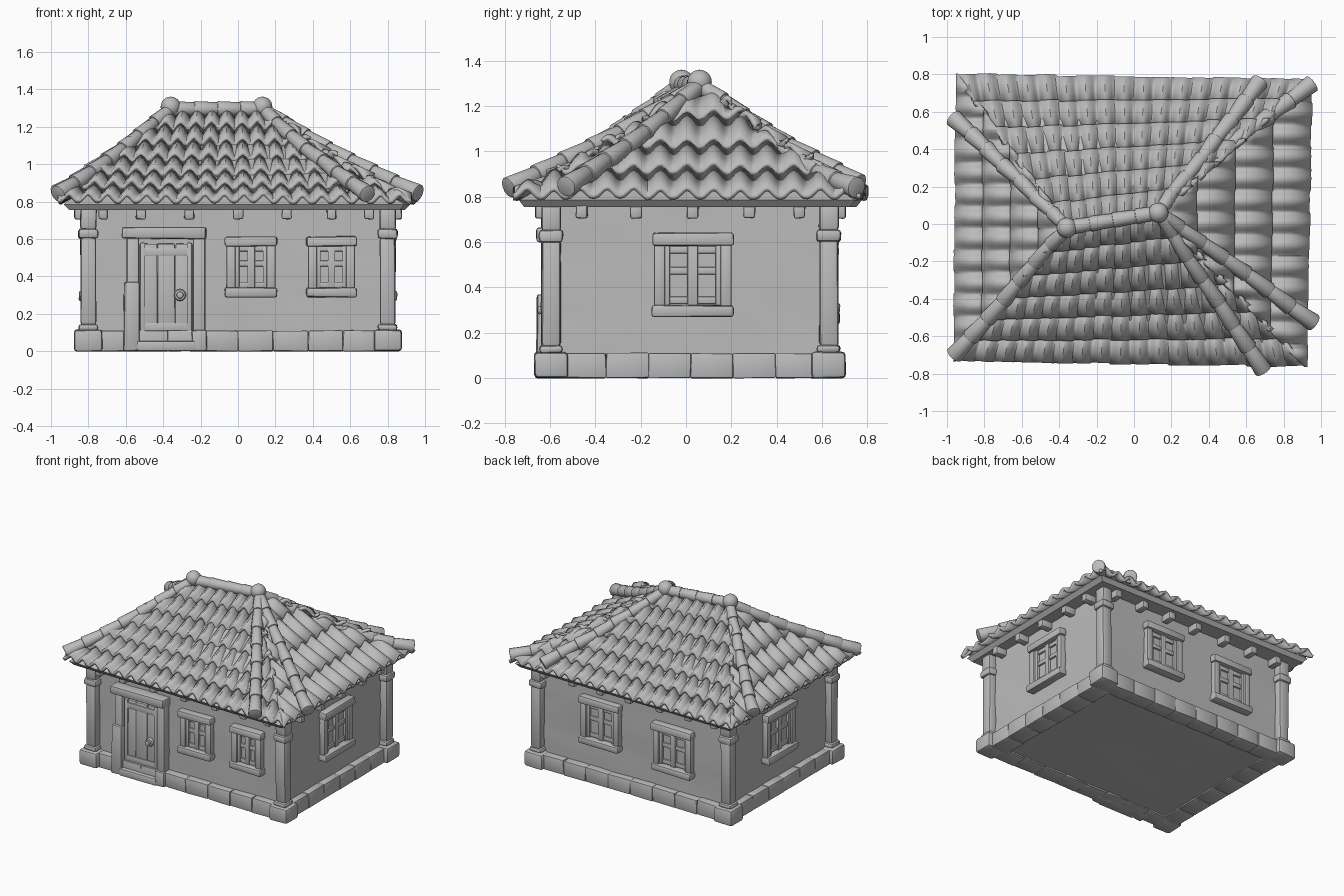
import bpy, bmesh, math, random
from mathutils import Vector, Matrix

random.seed(4)
if "Cube" in bpy.data.objects:
    bpy.data.objects.remove(bpy.data.objects["Cube"], do_unlink=True)

clay = bpy.data.materials.new("clay_grey")
clay.use_nodes = True
GREY = (0.5, 0.5, 0.5, 1)
clay.diffuse_color = GREY
clay.node_tree.nodes["Principled BSDF"].inputs["Base Color"].default_value = GREY


def finish(name, bm, matrix=None, angle=35):
    mesh = bpy.data.meshes.new(name)
    bmesh.ops.recalc_face_normals(bm, faces=bm.faces)
    bm.to_mesh(mesh)
    bm.free()
    mesh.shade_smooth()
    mesh.set_sharp_from_angle(angle=math.radians(angle))
    mesh.materials.append(clay)
    obj = bpy.data.objects.new(name, mesh)
    bpy.context.collection.objects.link(obj)
    if matrix:
        obj.matrix_world = matrix
    return obj


def box(name, x, y, z, matrix=None, bevel=0.012, wobble=0.0):
    """Bevelled block spanning the (low, high) pairs x, y and z."""
    bm = bmesh.new()
    bmesh.ops.create_cube(bm, size=1)
    for v in bm.verts:
        v.co = [sum(r) / 2 + c * (r[1] - r[0]) + random.uniform(-wobble, wobble)
                for r, c in zip((x, y, z), v.co)]
    if bevel:
        bmesh.ops.bevel(bm, geom=bm.edges[:], offset=bevel, segments=2, profile=0.5, affect='EDGES')
    return finish(name, bm, matrix)


def mid(x, half):
    return (x - half, x + half)


def tube(name, p, q, r1, r2, sides=12):
    """Tapered round tile from p to q with softened rims."""
    p, q = Vector(p), Vector(q)
    bm = bmesh.new()
    bmesh.ops.create_cone(bm, cap_ends=True, segments=sides, radius1=r1, radius2=r2, depth=(q - p).length)
    rims = [e for e in bm.edges if abs(e.verts[0].co.z - e.verts[1].co.z) < 1e-5]
    bmesh.ops.bevel(bm, geom=rims, offset=0.008, segments=2, profile=0.5, affect='EDGES')
    turn = (q - p).to_track_quat('Z', 'Y').to_matrix().to_4x4()
    return finish(name, bm, Matrix.Translation((p + q) / 2) @ turn)


# Walls: lightly uneven plaster
X0, X1, Y0, Y1 = -0.79, 0.79, -0.58, 0.62
bm = bmesh.new()
bmesh.ops.create_cube(bm, size=1)
bmesh.ops.subdivide_edges(bm, edges=bm.edges[:], cuts=9, use_grid_fill=True)
for v in bm.verts:
    v.co = (v.co.x * (X1 - X0), v.co.y * (Y1 - Y0) + (Y0 + Y1) / 2, 0.4 + v.co.z * 0.78)
    v.co += Vector([random.uniform(-0.005, 0.005) for _ in range(3)])
finish("walls", bm)

# Plinth stones around the foot of the walls
for i in range(8):
    run = (-0.75 + i * 0.1875, -0.75 + (i + 1) * 0.1875)
    box("plinth_front", run, (-0.635, -0.5), (0, 0.11), bevel=0.006, wobble=0.003)
    box("plinth_back", run, (0.55, 0.675), (0, 0.11), bevel=0.006, wobble=0.003)
for i in range(6):
    run = (-0.54 + i * 0.187, -0.54 + (i + 1) * 0.187)
    box("plinth_right", (0.7, 0.845), run, (0, 0.11), bevel=0.006, wobble=0.003)
    box("plinth_left", (-0.845, -0.7), run, (0, 0.11), bevel=0.006, wobble=0.003)

# Corner columns
for cx in (-0.8, 0.8):
    for cy in (-0.595, 0.63):
        for part, half, z in (("foot", 0.075, (0, 0.115)), ("ring", 0.052, (0.11, 0.145)),
                              ("shaft", 0.042, (0.14, 0.61)), ("collar", 0.054, (0.6, 0.655)),
                              ("capital", 0.044, (0.65, 0.77))):
            box("column_" + part, mid(cx, half), mid(cy, half), z, bevel=0.016, wobble=0.003)


# Wall frames: local x runs along the wall, -y points outwards
def wall(x, y, degrees):
    return Matrix.Translation((x, y, 0)) @ Matrix.Rotation(math.radians(degrees), 4, 'Z')


FRONT, RIGHT = wall(0, Y0, 0), wall(X1, 0, 90)
BACK, LEFT = wall(0, Y1, 180), wall(X0, 0, -90)


def window(m, c, z0, z1, half):
    box("window_lintel", mid(c, half), (-0.055, 0.02), (z1 - 0.055, z1), m, wobble=0.004)
    box("window_sill", mid(c, half), (-0.06, 0.02), (z0, z0 + 0.05), m, wobble=0.004)
    for s in (-1, 1):
        box("window_jamb", mid(c + s * (half - 0.033), 0.024), (-0.04, 0.02), (z0 + 0.04, z1 - 0.05), m, 0.008)
        # Shutter leaf: stiles and rails around two panes
        inner = half - 0.057
        for k in (0.07, 0.93):
            box("shutter_stile", mid(c + s * inner * k, 0.014), (-0.026, 0.01), (z0 + 0.05, z1 - 0.05), m, 0.005)
        for k in (0.2, 0.55, 0.8):
            box("shutter_rail", mid(c + s * inner / 2, inner / 2), (-0.021, 0.01),
                mid(z0 + (z1 - z0) * k, 0.016), m, 0.005)
    box("window_panel", mid(c, half - 0.05), (-0.008, 0.01), (z0 + 0.04, z1 - 0.05), m, 0)


window(FRONT, 0.07, 0.29, 0.615, 0.14)
window(FRONT, 0.5, 0.29, 0.615, 0.135)
window(RIGHT, 0.03, 0.27, 0.64, 0.18)
window(LEFT, -0.03, 0.27, 0.64, 0.18)
window(BACK, -0.27, 0.28, 0.64, 0.17)
window(BACK, 0.34, 0.24, 0.60, 0.17)

# Door with stone surround
box("door_lintel", (-0.62, -0.17), (-0.08, 0.02), (0.6, 0.665), FRONT, wobble=0.004)
box("door_jamb_left", (-0.595, -0.53), (-0.06, 0.02), (0.0, 0.61), FRONT, 0.01)
box("door_jamb_right", (-0.24, -0.175), (-0.06, 0.02), (0.0, 0.61), FRONT, 0.01)
box("door_stone_left", (-0.61, -0.525), (-0.08, 0.02), (0, 0.37), FRONT, 0.012, 0.004)
box("door_stone_right", (-0.245, -0.165), (-0.08, 0.02), (0, 0.11), FRONT, 0.012, 0.004)
box("door_step", (-0.54, -0.23), (-0.085, 0.02), (0, 0.055), FRONT, 0.01)
for i in range(3):
    box("door_plank", (-0.525 + i * 0.095, -0.433 + i * 0.095), (-0.035, 0.01), (0.06, 0.575), FRONT, 0.006, 0.002)
for z in (0.13, 0.53):
    box("door_band", (-0.52, -0.25), (-0.043, 0), mid(z, 0.022), FRONT, 0.005)
for s in (-0.51, -0.26):
    box("door_stile", mid(s, 0.014), (-0.045, 0), (0.06, 0.58), FRONT, 0.005)
tube("door_knob_plate", (-0.31, -0.61, 0.3), (-0.31, -0.635, 0.3), 0.034, 0.03)
tube("door_knob", (-0.31, -0.63, 0.3), (-0.31, -0.655, 0.3), 0.016, 0.02)

# Rafter ends under the eaves
for m, spots in ((FRONT, (-0.72, -0.52, -0.26, 0, 0.26, 0.5, 0.7)), (BACK, (-0.72, -0.48, -0.24, 0, 0.26, 0.5, 0.72)),
                 (RIGHT, (-0.46, -0.22, 0.03, 0.28, 0.5)), (LEFT, (-0.5, -0.28, -0.03, 0.22, 0.46))):
    for s in spots:
        box("rafter_end", mid(s, 0.026), (-0.085, 0.02), (0.705, 0.77), m, 0.01, 0.003)

# Roof corners and ridge ends
Z_EAVE, Z_RIDGE = 0.795, 1.275
RIDGE = [Vector((-0.36, -0.02, Z_RIDGE)), Vector((0.13, 0.06, Z_RIDGE))]
FL, FR = Vector((-0.96, -0.73, Z_EAVE)), Vector((0.92, -0.76, Z_EAVE))
BL, BR = Vector((-0.95, 0.80, Z_EAVE)), Vector((0.95, 0.77, Z_EAVE))


# Solid deck beneath the tiles
bm = bmesh.new()
for c in (FL, FR, BL, BR):
    for z, k in ((0.755, 0.94), (0.785, 0.97)):
        bm.verts.new((c.x * k, c.y * k, z))
for r in RIDGE:
    bm.verts.new(r - Vector((0, 0, 0.04)))
bmesh.ops.convex_hull(bm, input=bm.verts[:])
finish("roof_deck", bm, angle=20)


def sag(t):
    return -0.02 * math.sin(math.pi * t)


def tiles(name, a, b, top_a, top_b, cols, rows, clips):
    """Overlapping rows of wavy tiles between eave a-b and the ridge line, trimmed at the hips."""
    bm = bmesh.new()
    steps = 8
    nudge = [random.uniform(-0.012, 0.012) for _ in range(cols + 1)]
    for r in range(rows):
        lift = [random.uniform(-0.005, 0.005) for _ in range(cols + 1)]
        lines = []
        for f in (0, 0.5, 1.08):
            line = []
            for i in range(cols * steps + 1):
                u, col = i / (cols * steps), i // steps
                t = min((r + f) / rows + (1 - f) * nudge[col] / 2, 1.0)
                p = a.lerp(b, u).lerp(top_a.lerp(top_b, u), t)
                wave = math.cos(2 * math.pi * (i / steps - 0.5))
                p.z += sag(t) + 0.02 * wave + 0.022 * (1 - f) + lift[col] * (1 - f)
                line.append(bm.verts.new(p))
            lines.append(line)
        for low, high in zip(lines, lines[1:]):
            for i in range(len(low) - 1):
                bm.faces.new((low[i], low[i + 1], high[i + 1], high[i]))
    inside = (a + b + RIDGE[0] + RIDGE[1]) / 4
    for corner, ridge in clips:
        n = (ridge - corner).cross(Vector((0, 0, 1))).normalized()
        if n.dot(inside - corner) > 0:
            n = -n
        bmesh.ops.bisect_plane(bm, geom=bm.verts[:] + bm.edges[:] + bm.faces[:],
                               plane_co=corner + n * 0.01, plane_no=n, clear_outer=True)
    obj = finish(name, bm, angle=45)
    mod = obj.modifiers.new("thickness", 'SOLIDIFY')
    mod.thickness, mod.offset = 0.022, 0


def along_ridge(x):
    return RIDGE[0] + (RIDGE[1] - RIDGE[0]) * ((x - RIDGE[0].x) / (RIDGE[1].x - RIDGE[0].x))


tiles("roof_front", FL, FR, along_ridge(-0.72), along_ridge(0.68), 18, 6, [(FL, RIDGE[0]), (FR, RIDGE[1])])
tiles("roof_back", BR, BL, along_ridge(0.7), along_ridge(-0.72), 18, 6, [(BL, RIDGE[0]), (BR, RIDGE[1])])
for name, p, q, end in (("roof_left", BL, FL, RIDGE[0]), ("roof_right", FR, BR, RIDGE[1])):
    tiles(name, p, q, Vector((end.x, p.y, Z_RIDGE)), Vector((end.x, q.y, Z_RIDGE)), 13, 4, [(p, end), (q, end)])


# Hip tiles: overlapping tapered tubes down each hip
def hip(name, start, end, count=7):
    start, end = Vector(start), Vector(end)
    pts = []
    for i in range(count + 1):
        p = end.lerp(start, i / count)
        p.z += sag(i / count)
        pts.append(p + Vector((random.uniform(-0.006, 0.006), random.uniform(-0.006, 0.006), 0)))
    for i, (p, q) in enumerate(zip(pts, pts[1:])):
        grow = 1.0 - 0.03 * i
        tube(name, p, q + (q - p) * 0.12, 0.049 * grow, 0.037 * grow)


left_top, right_top = [r + Vector((0, 0, 0.02)) for r in RIDGE]
hip("hip_front_left", left_top, (-0.96, -0.705, 0.84))
hip("hip_back_left", left_top, (-0.965, 0.575, 0.845))
hip("hip_front_right", right_top, (0.69, -0.78, 0.84))
hip("hip_right", right_top, (0.965, -0.525, 0.845))
hip("hip_back_right", right_top, (0.68, 0.765, 0.855))
hip("hip_back_corner", (0.5, 0.42, 1.02), (0.96, 0.755, 0.84), 4)

# Ridge tiles and end knobs
for i in range(4):
    tube("ridge_tile", left_top.lerp(right_top, i / 4), left_top.lerp(right_top, (i + 1.1) / 4), 0.042, 0.036)
for r in (left_top, right_top):
    bm = bmesh.new()
    bmesh.ops.create_icosphere(bm, subdivisions=3, radius=0.054)
    finish("ridge_knob", bm, Matrix.Translation(r + Vector((0, 0, 0.012))))
